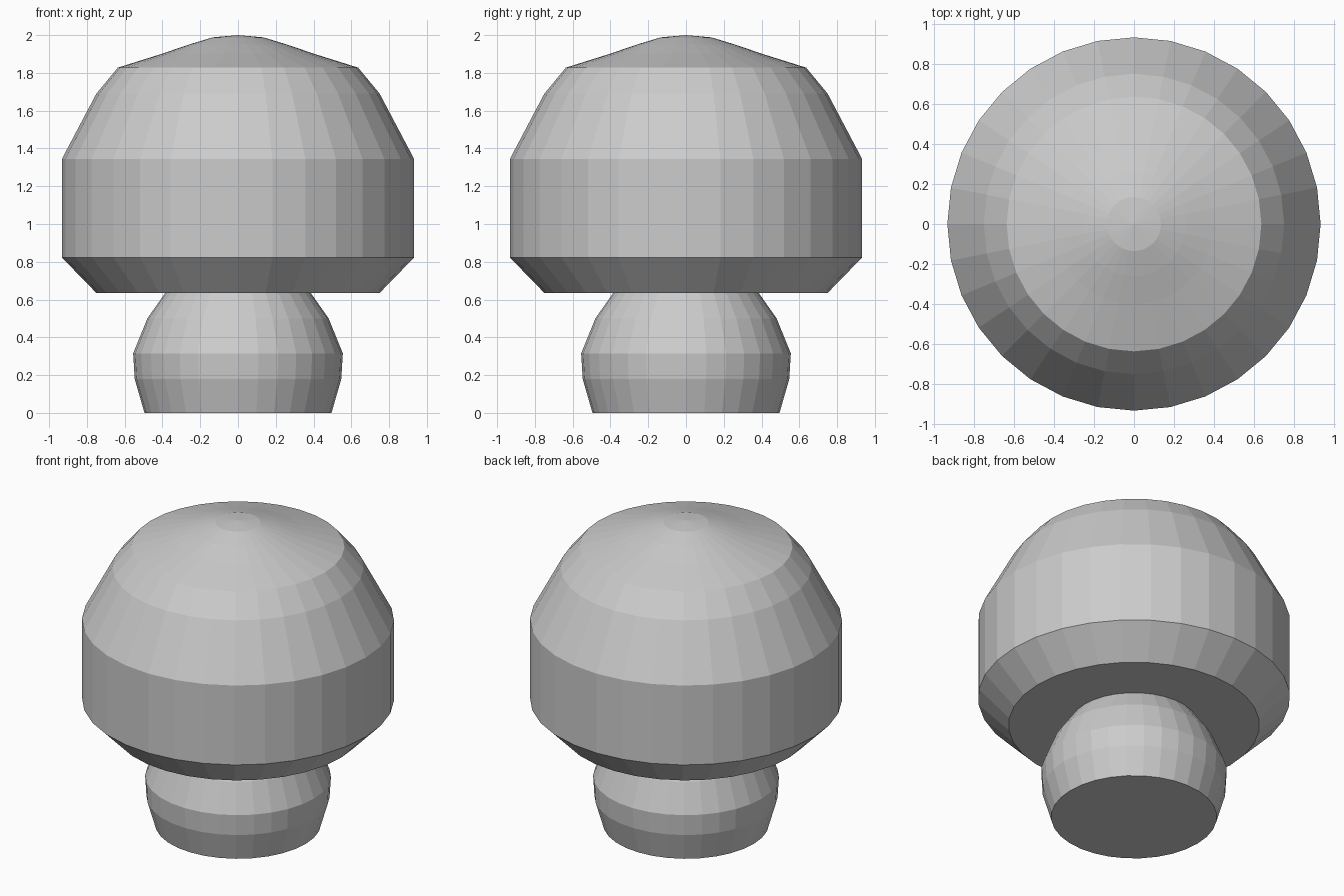
import bpy
import bmesh
from math import cos, sin, tau

if "Cube" in bpy.data.objects:
    bpy.data.objects.remove(bpy.data.objects["Cube"])

SIDES = 32


def lathe(name, profile, sides=SIDES):
    """Spin a (radius, height) profile round z; radius 0 makes a pole."""
    bm = bmesh.new()
    rings = []
    for r, z in profile:
        count = sides if r > 0 else 1
        rings.append([bm.verts.new((r * cos(tau * i / sides), r * sin(tau * i / sides), z))
                      for i in range(count)])
    for low, high in zip(rings, rings[1:]):
        for i in range(sides):
            j = (i + 1) % sides
            if len(high) == 1:
                bm.faces.new((low[i], low[j], high[0]))
            else:
                bm.faces.new((low[i], low[j], high[j], high[i]))
    # flat underside
    bm.faces.new(rings[0][::-1])
    if len(rings[-1]) > 1:
        bm.faces.new(rings[-1])
    bmesh.ops.recalc_face_normals(bm, faces=bm.faces)
    mesh = bpy.data.meshes.new(name)
    bm.to_mesh(mesh)
    bm.free()
    obj = bpy.data.objects.new(name, mesh)
    bpy.context.collection.objects.link(obj)
    return obj


# Bulging stem, its top tucked slightly into the cap
lathe("mushroom_stem", [(0.495, 0), (0.547, 0.18), (0.555, 0.315),
                        (0.48, 0.5), (0.385, 0.635), (0.36, 0.67)])

# Broad cap with bevelled underside and shallow conical crown
lathe("mushroom_cap", [(0.75, 0.635), (0.932, 0.822), (0.932, 1.345),
                       (0.75, 1.69), (0.636, 1.828), (0.40, 1.902),
                       (0.26, 1.95), (0.135, 1.988), (0, 2.0)])
